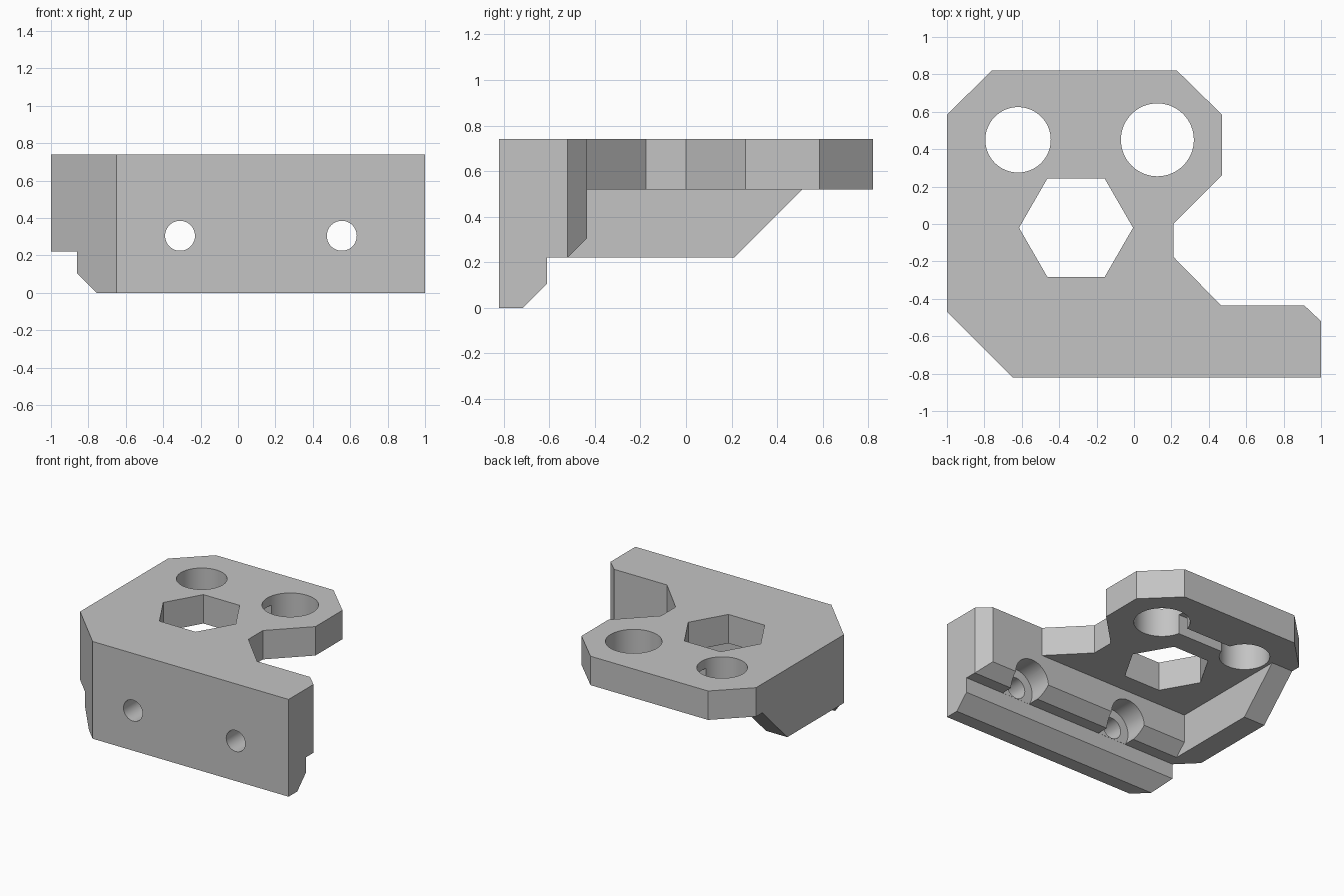
import bpy, bmesh, math
from mathutils import Matrix, Vector

cube = bpy.data.objects.get("Cube")
if cube:
    bpy.data.objects.remove(cube, do_unlink=True)

grey = bpy.data.materials.new("plain grey")
grey.use_nodes = True
tone = (0.55, 0.55, 0.55, 1)
grey.diffuse_color = tone
grey.node_tree.nodes["Principled BSDF"].inputs["Base Color"].default_value = tone


def finish(name, bm):
    bmesh.ops.recalc_face_normals(bm, faces=bm.faces)
    mesh = bpy.data.meshes.new(name)
    bm.to_mesh(mesh)
    bm.free()
    obj = bpy.data.objects.new(name, mesh)
    bpy.context.collection.objects.link(obj)
    mesh.materials.append(grey)
    return obj


def prism(name, points, axis, low, high):
    """Extrude a 2D profile: (x, y) along Z, or (y, z) along X."""
    bm = bmesh.new()
    place = (lambda p: (p[0], p[1], low)) if axis == "Z" else (lambda p: (low, p[0], p[1]))
    face = bm.faces.new([bm.verts.new(place(p)) for p in points])
    side = bmesh.ops.extrude_face_region(bm, geom=[face])["geom"]
    step = Vector((0, 0, high - low)) if axis == "Z" else Vector((high - low, 0, 0))
    bmesh.ops.translate(bm, vec=step, verts=[v for v in side if isinstance(v, bmesh.types.BMVert)])
    return finish(name, bm)


def drill(name, center, radius, depth, axis="Z", sides=64, turn=0):
    bm = bmesh.new()
    matrix = Matrix.Translation(center)
    if axis == "Y":
        matrix = matrix @ Matrix.Rotation(math.pi / 2, 4, "X")
    matrix = matrix @ Matrix.Rotation(turn, 4, "Z")
    bmesh.ops.create_cone(bm, cap_ends=True, segments=sides, radius1=radius,
                          radius2=radius, depth=depth, matrix=matrix)
    return finish(name, bm)


# Main block from the top outline
outline = [(-0.76, 0.82), (-1, 0.585), (-1, -0.47), (-0.65, -0.82), (1, -0.82),
           (1, -0.52), (0.91, -0.435), (0.465, -0.435), (0.21, -0.175),
           (0.21, 0), (0.47, 0.26), (0.47, 0.585), (0.23, 0.82)]
bracket = prism("bracket", outline, "Z", 0, 0.74)

# Underside: stepped front lip, side rib, then the open space behind the wall
lip = [(-0.825, -0.11), (-0.61, 0.105), (-0.61, 0.22)]
behind = [(1, 0.52), (1, -0.11)]
rib_cut = lip + [(0.21, 0.22), (0.51, 0.52)] + behind
wall_cut = lip + [(-0.52, 0.22), (-0.435, 0.305), (-0.435, 0.52)] + behind
cutters = [prism("rib_cutter", rib_cut, "X", -1.1, 1.1),
           prism("wall_cutter", wall_cut, "X", -0.82, 1.1)]

# Round and hexagonal openings through the plate
cutters += [drill("small_opening", (-0.62, 0.45, 0.5), 0.175, 2),
            drill("large_opening", (0.125, 0.45, 0.5), 0.195, 2),
            drill("hex_opening", (-0.31, -0.02, 0.5), 0.305, 2, sides=6, turn=math.pi / 6)]

# Groove joining the two round openings on the underside
groove = [(0.405, 0.4), (0.495, 0.4), (0.495, 0.67), (0.405, 0.67)]
cutters.append(prism("groove_cutter", groove, "X", -0.62, 0.125))

# Screw holes with counterbores from behind
for x in (-0.31, 0.555):
    cutters.append(drill("screw_hole", (x, -0.7, 0.305), 0.08, 0.6, "Y", 48))
    cutters.append(drill("counterbore", (x, -0.459, 0.305), 0.147, 0.3, "Y", 48))

# Cut everything, then keep only the finished bracket
for cutter in cutters:
    mod = bracket.modifiers.new(cutter.name, "BOOLEAN")
    mod.operation = "DIFFERENCE"
    mod.solver = "EXACT"
    mod.object = cutter
bpy.context.view_layer.update()
graph = bpy.context.evaluated_depsgraph_get()
result = bpy.data.meshes.new_from_object(bracket.evaluated_get(graph))
bracket.modifiers.clear()
bracket.data = result
result.materials.clear()
result.materials.append(grey)
for face in result.polygons:
    face.material_index = 0
for cutter in cutters:
    bpy.data.objects.remove(cutter, do_unlink=True)

bpy.ops.object.select_all(action="DESELECT")
bracket.select_set(True)
bpy.context.view_layer.objects.active = bracket
bpy.ops.object.shade_smooth_by_angle(angle=math.radians(30))
